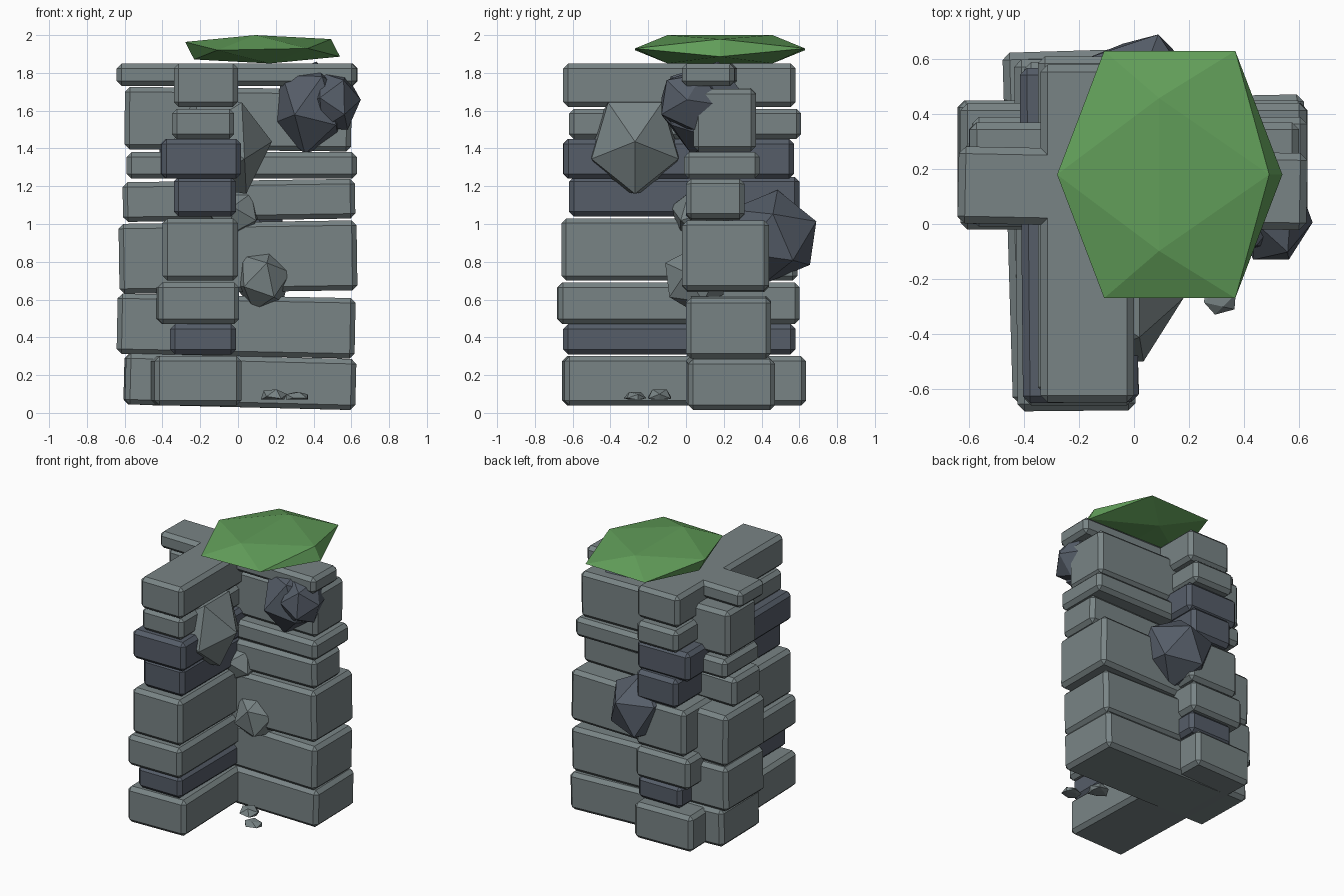
import bpy
import bmesh
from math import sqrt
from mathutils import Euler, Matrix, Vector

cube = bpy.data.objects.get("Cube")
if cube:
    bpy.data.objects.remove(cube, do_unlink=True)


def make_material(name, rgb):
    material = bpy.data.materials.new(name)
    material.use_nodes = True
    color = (*rgb, 1)
    material.diffuse_color = color
    shader = material.node_tree.nodes["Principled BSDF"]
    shader.inputs["Base Color"].default_value = color
    shader.inputs["Roughness"].default_value = 0.9
    return material


stone = make_material("grey stone", (0.19, 0.23, 0.235))
slate = make_material("dark slate", (0.092, 0.11, 0.14))
moss = make_material("moss green", (0.12, 0.34, 0.1))


def add_object(name, bm, material, location=(0, 0, 0)):
    """Turn a bmesh into a flat shaded object of one colour."""
    bmesh.ops.recalc_face_normals(bm, faces=bm.faces)
    mesh = bpy.data.meshes.new(name)
    bm.to_mesh(mesh)
    bm.free()
    mesh.materials.append(material)
    obj = bpy.data.objects.new(name, mesh)
    obj.location = location
    bpy.context.collection.objects.link(obj)
    return obj


def brick(name, low, high, material, pitch=0, yaw=0):
    """Chamfered block filling the given bounds, slightly turned."""
    low, high = Vector(low), Vector(high)
    bm = bmesh.new()
    bmesh.ops.create_cube(bm, size=1, matrix=Matrix.Diagonal((*(high - low), 1)))
    obj = add_object(name, bm, material, (low + high) / 2)
    obj.rotation_euler = (0, pitch, yaw)
    chamfer = obj.modifiers.new("chamfer", "BEVEL")
    chamfer.width = 0.026
    chamfer.segments = 1
    return obj


def rock(name, low, high, material, turn=(0, 0, 0), flat_base=False):
    """Twenty-sided boulder, turned and then fitted to the given bounds."""
    low, high = Vector(low), Vector(high)
    golden = (1 + sqrt(5)) / 2
    points = []
    for a in (-1, 1):
        for b in (-golden, golden):
            points += [Vector((0, a, b)), Vector((a, b, 0)), Vector((b, 0, a))]
    spin = Euler(turn).to_matrix()
    points = [spin @ p for p in points]
    if flat_base:
        for p in points:
            p.z = max(p.z, -golden / 4)
    for axis in range(3):
        least = min(p[axis] for p in points)
        most = max(p[axis] for p in points)
        stretch = (high[axis] - low[axis]) / (most - least)
        for p in points:
            p[axis] = low[axis] + (p[axis] - least) * stretch
    bm = bmesh.new()
    for p in points:
        bm.verts.new(p)
    bmesh.ops.convex_hull(bm, input=bm.verts)
    return add_object(name, bm, material)


# Wall running left to right: bottom, top, x range, y range, pitch, yaw
cross_courses = [
    (0.03, 0.3, -0.6, 0.62, 0.0, 0.46, 0.025, 0.02),
    (0.3, 0.62, -0.64, 0.62, 0.0, 0.45, 0.02, 0),
    (0.64, 1.01, -0.63, 0.63, -0.02, 0.44, -0.015, 0),
    (1.02, 1.23, -0.61, 0.62, 0.0, 0.31, -0.015, 0),
    (1.24, 1.38, -0.59, 0.63, -0.01, 0.39, 0, 0),
    (1.39, 1.72, -0.6, 0.6, 0.04, 0.37, 0.01, 0),
    (1.73, 1.85, -0.64, 0.63, -0.01, 0.27, 0, -0.02),
]
for i, (z0, z1, x0, x1, y0, y1, pitch, yaw) in enumerate(cross_courses):
    brick(f"cross_wall_course_{i}", (x0, y0, z0), (x1, y1, z1), stone, pitch, yaw)

# Wall running front to back: bottom, top, x range, y range, colour, yaw
long_courses = [
    (0.04, 0.3, -0.46, 0.0, -0.65, 0.63, stone, 0.03),
    (0.31, 0.47, -0.36, -0.01, -0.65, 0.58, slate, 0),
    (0.47, 0.69, -0.43, 0.0, -0.68, 0.6, stone, 0.01),
    (0.7, 1.03, -0.4, 0.0, -0.66, 0.59, stone, 0),
    (1.04, 1.25, -0.34, -0.01, -0.62, 0.6, slate, 0),
    (1.24, 1.45, -0.41, 0.01, -0.65, 0.57, slate, 0.01),
    (1.45, 1.61, -0.35, -0.02, -0.62, 0.61, stone, 0),
    (1.62, 1.85, -0.34, 0.0, -0.65, 0.58, stone, 0),
]
for i, (z0, z1, x0, x1, y0, y1, material, yaw) in enumerate(long_courses):
    brick(f"long_wall_course_{i}", (x0, y0, z0), (x1, y1, z1), material, 0, yaw)

# Boulders lodged in the walls
rock("side_boulder", (-0.36, -0.5, 1.16), (0.18, -0.04, 1.68), stone, (0, 0.5, 0))
rock("upper_boulder", (0.18, -0.13, 1.37), (0.59, 0.33, 1.86), slate, (0.3, 0.2, 0.2))
rock("end_boulder", (0.37, -0.13, 1.5), (0.65, 0.18, 1.8), slate, (0.2, 0.5, 0))
rock("lower_boulder", (-0.02, -0.11, 0.54), (0.28, 0.2, 0.88), stone, (0.5, 0.3, 0))
rock("corner_boulder", (-0.15, -0.08, 0.93), (0.12, 0.2, 1.18), stone, (0, 0.5, 0.4))
rock("back_boulder", (-0.2, 0.2, 0.68), (0.24, 0.69, 1.18), slate, (0.4, 0, 0.3))

# Loose pebbles by the foot of the wall
rock("front_pebble", (0.255, -0.33, 0.07), (0.37, -0.21, 0.11), stone, (0, 0, 0.3), True)
rock("inner_pebble", (0.12, -0.2, 0.07), (0.26, -0.08, 0.125), stone, (0, 0.2, 0), True)

# Flat moss cap on top
rock("moss_cap", (-0.28, -0.27, 1.85), (0.54, 0.63, 2.0), moss, (0, -0.1, 0))
